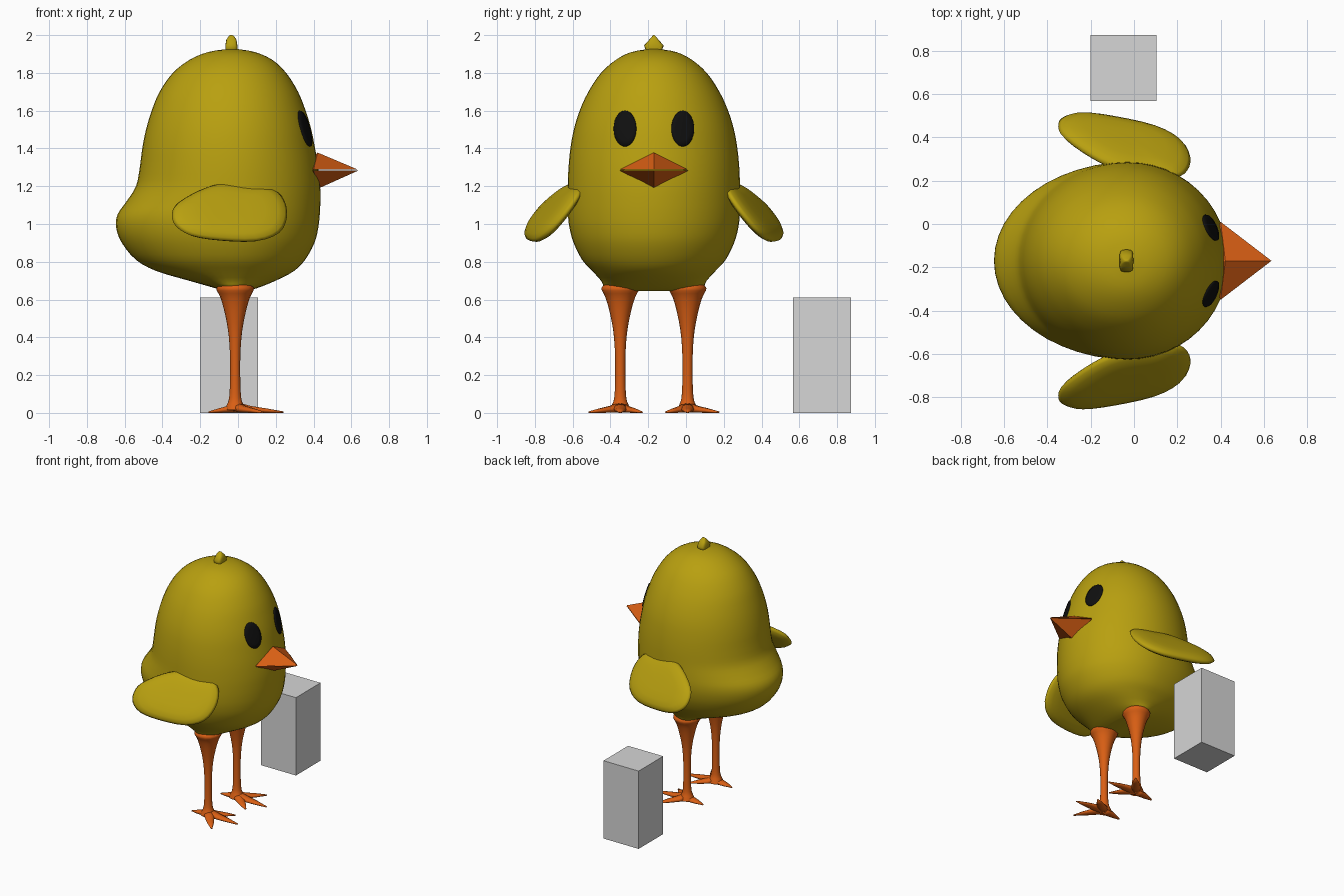
import bpy, bmesh, math
from mathutils import Vector

if "Cube" in bpy.data.objects:
    bpy.data.objects.remove(bpy.data.objects["Cube"])

CY = -0.17  # the bird's own centre line in y


def material(name, rgb):
    m = bpy.data.materials.new(name)
    m.diffuse_color = (*rgb, 1)
    m.use_nodes = True
    m.node_tree.nodes["Principled BSDF"].inputs["Base Color"].default_value = m.diffuse_color
    return m


YELLOW = material("yellow_down", (0.48, 0.35, 0.005))
ORANGE = material("orange_skin", (0.70, 0.115, 0.007))
BLACK = material("eye_black", (0.005, 0.005, 0.005))
GREY = material("box_grey", (0.67, 0.67, 0.67))


def finish(name, bm, mat, smooth=True, y=CY):
    bmesh.ops.recalc_face_normals(bm, faces=bm.faces)
    for f in bm.faces:
        f.smooth = smooth
    me = bpy.data.meshes.new(name)
    bm.to_mesh(me)
    bm.free()
    me.materials.append(mat)
    ob = bpy.data.objects.new(name, me)
    ob.location.y = y
    bpy.context.collection.objects.link(ob)
    return ob


def catmull(pts, steps, closed=False):
    """Smooth curve through tuples of any size."""
    n, out = len(pts), []
    at = (lambda i: pts[i % n]) if closed else (lambda i: pts[max(0, min(n - 1, i))])
    for i in range(n if closed else n - 1):
        for s in range(steps):
            t = s / steps
            out.append(tuple(
                0.5 * (2 * b + (c - a) * t + (2 * a - 5 * b + 4 * c - d) * t * t
                       + (3 * b - a - 3 * c + d) * t ** 3)
                for a, b, c, d in zip(at(i - 1), at(i), at(i + 1), at(i + 2))))
    if not closed:
        out.append(tuple(pts[-1]))
    return out


def loft(bm, rings):
    """Skin a list of equal-length rings and cap both ends with fans."""
    vs = [[bm.verts.new(p) for p in r] for r in rings]
    n = len(vs[0])
    for a, b in zip(vs, vs[1:]):
        for i in range(n):
            j = (i + 1) % n
            bm.faces.new((a[i], a[j], b[j], b[i]))
    for r in (vs[0], vs[-1]):
        c = bm.verts.new(sum((v.co for v in r), Vector()) / n)
        for i in range(n):
            bm.faces.new((r[i], r[(i + 1) % n], c))


def angles(n):
    return [2 * math.pi * i / n for i in range(n)]


# Body: rows of (height, back x, front x, half width)
BX = -0.03
rows = catmull([
    (0.645, -0.07, 0.04, 0.18), (0.66, -0.12, 0.10, 0.255), (0.70, -0.26, 0.20, 0.28),
    (0.75, -0.43, 0.295, 0.325), (0.81, -0.54, 0.355, 0.38), (0.90, -0.615, 0.405, 0.425),
    (0.98, -0.645, 0.425, 0.447), (1.05, -0.638, 0.433, 0.455), (1.12, -0.59, 0.436, 0.457),
    (1.20, -0.54, 0.435, 0.456), (1.30, -0.52, 0.425, 0.452), (1.40, -0.507, 0.408, 0.442),
    (1.50, -0.487, 0.388, 0.424), (1.60, -0.457, 0.358, 0.393), (1.70, -0.415, 0.318, 0.347),
    (1.80, -0.345, 0.255, 0.28), (1.87, -0.255, 0.18, 0.20), (1.91, -0.16, 0.09, 0.12),
    (1.926, -0.06, 0.0, 0.03)], 3)


def body_ring(z, back, front, half):
    return [(BX + math.cos(a) * (front - BX if math.cos(a) > 0 else BX - back),
             half * math.sin(a), z) for a in angles(48)]


bm = bmesh.new()
loft(bm, [body_ring(*r) for r in rows])
finish("body", bm, YELLOW)


def front_x(y, z):
    """Depth of the body's front surface at a given side offset and height."""
    for a, b in zip(rows, rows[1:]):
        if a[0] <= z <= b[0]:
            t = (z - a[0]) / (b[0] - a[0])
            front, half = (a[k] + (b[k] - a[k]) * t for k in (2, 3))
            return BX + (front - BX) * math.sqrt(max(0, 1 - (y / half) ** 2))


# Head tuft: small pointed lozenge
bm = bmesh.new()
loft(bm, [[(-0.035 + hx * math.copysign(abs(math.cos(a)) ** 0.5, math.cos(a)),
            hy * math.copysign(abs(math.sin(a)) ** 0.5, math.sin(a)), z) for a in angles(16)]
          for z, hx, hy in ((1.89, 0.028, 0.035), (1.925, 0.032, 0.045), (1.945, 0.032, 0.052),
                            (1.975, 0.027, 0.025), (1.995, 0.014, 0.008), (2.0, 0.006, 0.003))])
finish("head_tuft", bm, YELLOW)

# Beak: two pointed halves with a thin slit between them
for name, zm, ze, xe in (("upper_beak", 1.288, 1.378, 0.422), ("lower_beak", 1.282, 1.19, 0.430)):
    bm = bmesh.new()
    l, r, e, tip, back = [bm.verts.new(p) for p in (
        (0.40, 0.18, zm), (0.40, -0.18, zm), (xe, 0, ze), (0.635, 0, zm), (0.32, 0, zm))]
    for f in ((l, e, tip), (e, r, tip), (l, tip, r), (l, r, back), (l, back, e), (r, e, back)):
        bm.faces.new(f)
    finish(name, bm, ORANGE, smooth=False)

# Wing outline in x, z
outline = catmull([
    (-0.35, 1.05), (-0.32, 1.11), (-0.20, 1.18), (-0.08, 1.212), (0.08, 1.195), (0.19, 1.18),
    (0.245, 1.125), (0.26, 1.04), (0.22, 0.955), (0.10, 0.91), (-0.10, 0.915),
    (-0.25, 0.94), (-0.33, 0.99)], 3, closed=True)
WC = (-0.04, 1.05)

# Toe tips relative to the leg, outward y positive
toes = {"front": (0.24, 0.0), "outer": (0.13, 0.165), "inner": (0.14, -0.115), "back": (-0.155, 0.0)}

for side, s in (("left", 1), ("right", -1)):
    # Eye: thin oval plate following the head surface
    bm = bmesh.new()
    eye = []
    for k, lift in ((1.0, -0.004), (0.97, 0.007), (0.65, 0.007), (0.3, 0.007)):
        ring = []
        for a in angles(28):
            y, z = 0.153 + 0.061 * k * math.cos(a), 1.505 + 0.096 * k * math.sin(a)
            ring.append((front_x(y, z) + lift, s * y, z))
        eye.append(ring)
    loft(bm, eye)
    finish(side + "_eye", bm, BLACK)

    # Wing: padded paddle lying on a plane tilted outward and backward
    normal = Vector((0.246, 1, 0.78)).normalized()
    bm = bmesh.new()
    rings = []
    for k, d in ((0.3, -0.038), (0.6, -0.035), (0.82, -0.028), (0.95, -0.015), (1, 0),
                 (0.95, 0.015), (0.82, 0.028), (0.6, 0.035), (0.3, 0.038)):
        ring = []
        for px, pz in outline:
            x, z = WC[0] + (px - WC[0]) * k, WC[1] + (pz - WC[1]) * k
            p = Vector((x, 0.534 - 0.246 * x - 0.78 * (z - 1.05), z)) + normal * d
            ring.append((p.x, s * p.y, p.z))
        rings.append(ring)
    loft(bm, rings)
    finish(side + "_wing", bm, YELLOW)

    # Leg: flared at the hip, slim shaft, spreading into the ankle
    ly = s * 0.178
    profile = catmull([(0.015, 0.055), (0.04, 0.045), (0.08, 0.032), (0.18, 0.027), (0.32, 0.028),
                       (0.44, 0.038), (0.55, 0.06), (0.615, 0.08), (0.66, 0.1), (0.69, 0.07)], 3)
    bm = bmesh.new()
    loft(bm, [[(-0.015 + r * math.cos(a), ly + r * math.sin(a), z) for a in angles(16)]
              for z, r in profile])
    finish(side + "_leg", bm, ORANGE)

    # Toes: flattened tapering cones along the ground
    for toe, (tx, ty) in toes.items():
        start, end = Vector((-0.01, ly, 0)), Vector((tx, ly + s * ty, 0))
        across = (end - start).normalized().cross(Vector((0, 0, 1)))
        bm = bmesh.new()
        rings = []
        for t, w, h in ((0, 0.04, 0.06), (0.3, 0.034, 0.038), (0.65, 0.024, 0.024), (1, 0.006, 0.008)):
            c = start.lerp(end, t)
            rings.append([c + across * w * math.cos(a) + Vector((0, 0, h / 2 * (1 + math.sin(a))))
                          for a in angles(10)])
        loft(bm, rings)
        finish(f"{side}_{toe}_toe", bm, ORANGE)

# Plain upright box standing beside the bird
bm = bmesh.new()
bmesh.ops.create_cube(bm, size=1)
for v in bm.verts:
    v.co = (-0.0475 + v.co.x * 0.305, 0.72 + v.co.y * 0.305, 0.305 + v.co.z * 0.61)
finish("box", bm, GREY, smooth=False, y=0)
